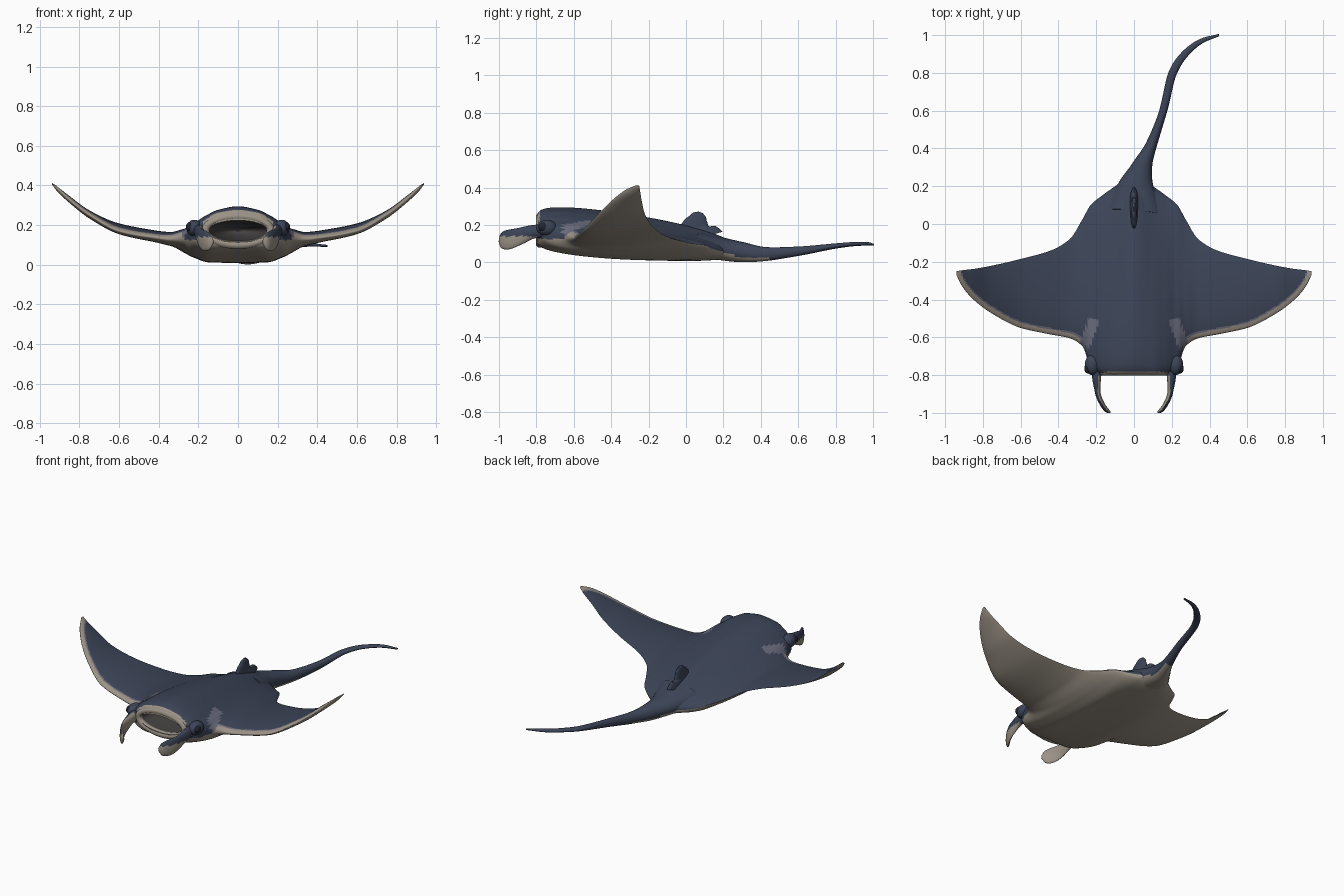
import bpy, bmesh, math
from mathutils import Vector

cube = bpy.data.objects.get("Cube")
if cube:
    bpy.data.objects.remove(cube, do_unlink=True)


def make_material(name, colour):
    mat = bpy.data.materials.new(name)
    mat.use_nodes = True
    mat.diffuse_color = (*colour, 1)
    bsdf = next(n for n in mat.node_tree.nodes if n.type == "BSDF_PRINCIPLED")
    bsdf.inputs["Base Color"].default_value = (*colour, 1)
    bsdf.inputs["Roughness"].default_value = 0.7
    return mat


MATERIALS = [
    make_material("navy skin", (0.045, 0.058, 0.095)),
    make_material("pale belly", (0.33, 0.29, 0.24)),
    make_material("grey patch", (0.14, 0.145, 0.2)),
    make_material("mouth dark", (0.06, 0.055, 0.055)),
    make_material("eye dark", (0.015, 0.018, 0.027)),
]
NAVY, PALE, GREY, MOUTH, EYE = range(len(MATERIALS))


def interpolate(keys, rows, t):
    """Smooth interpolation of table rows without overshoot."""
    i = max(0, min(len(keys) - 2, sum(k <= t for k in keys) - 1))
    span = keys[i + 1] - keys[i]
    s = (t - keys[i]) / span

    def slope(j, c):
        if j == 0:
            return 0 if keys is BODY_X else rows[1][c] - rows[0][c]
        left = (rows[j][c] - rows[j - 1][c]) / (keys[j] - keys[j - 1])
        if j == len(keys) - 1:
            return left
        right = (rows[j + 1][c] - rows[j][c]) / (keys[j + 1] - keys[j])
        return 0 if left * right <= 0 else 2 * left * right / (left + right)

    result = []
    for c in range(len(rows[0])):
        a, b = rows[i][c], rows[i + 1][c]
        ma, mb = slope(i, c) * span, slope(i + 1, c) * span
        d = b - a
        result.append(a + s * (ma + s * (3 * d - 2 * ma - mb + s * (ma + mb - 2 * d))))
    return result


def loft(name, rings, paint):
    """Skin closed rings, cap the ends and colour faces by a rule."""
    bm = bmesh.new()
    loops = [[bm.verts.new(p) for p in ring] for ring in rings]
    n = len(loops[0])
    for a, b in zip(loops, loops[1:]):
        for i in range(n):
            bm.faces.new((a[i], a[(i + 1) % n], b[(i + 1) % n], b[i]))
    bm.faces.new(loops[0])
    bm.faces.new(loops[-1])
    bmesh.ops.recalc_face_normals(bm, faces=bm.faces)
    bm.normal_update()
    for face in bm.faces:
        face.material_index = paint(face.calc_center_median(), face.normal)
    return finish(name, bm)


def finish(name, bm):
    mesh = bpy.data.meshes.new(name)
    bm.to_mesh(mesh)
    bm.free()
    for mat in MATERIALS:
        mesh.materials.append(mat)
    obj = bpy.data.objects.new(name, mesh)
    bpy.context.collection.objects.link(obj)
    return obj


def smooth(obj, degrees=50):
    bpy.ops.object.select_all(action="DESELECT")
    obj.select_set(True)
    bpy.context.view_layer.objects.active = obj
    bpy.ops.object.shade_smooth_by_angle(angle=math.radians(degrees))


def tube(name, path, paint, ref=(0, 0, 1), steps=40, sides=24):
    """Elliptical tube; path rows are x, y, z, half width, half height."""
    keys = list(range(len(path)))
    rows = [interpolate(keys, path, keys[-1] * i / steps) for i in range(steps + 1)]
    rings = []
    for i, (x, y, z, rw, rh) in enumerate(rows):
        ahead, behind = rows[min(i + 1, steps)], rows[max(i - 1, 0)]
        tangent = (Vector(ahead[:3]) - Vector(behind[:3])).normalized()
        side = tangent.cross(Vector(ref)).normalized()
        up = side.cross(tangent)
        angles = [2 * math.pi * k / sides for k in range(sides)]
        rings.append([Vector((x, y, z)) + side * rw * math.cos(a) + up * rh * math.sin(a)
                      for a in angles])
    obj = loft(name, rings, paint)
    smooth(obj)
    return obj


def ellipsoid(name, centre, radii, colour):
    bm = bmesh.new()
    bmesh.ops.create_uvsphere(bm, u_segments=40, v_segments=24, radius=1)
    bmesh.ops.scale(bm, vec=radii, verts=bm.verts)
    bmesh.ops.translate(bm, vec=centre, verts=bm.verts)
    for face in bm.faces:
        face.material_index = colour
    return finish(name, bm)


# Body and wings: front y, rear y, front z, rear z, upper and lower bulge, bulge shape
BODY_X = [0, .1, .17, .23, .27, .34, .44, .6, .75, .85, .91, .94]
BODY = [
    (-.8, .27, .17, .06, .2, .145, .15, .4),
    (-.8, .2, .17, .06, .175, .15, .15, .45),
    (-.79, .15, .17, .07, .14, .165, .2, .5),
    (-.76, .1, .16, .09, .11, .16, .3, .6),
    (-.65, .03, .14, .1, .11, .13, .4, .7),
    (-.605, -.08, .13, .13, .08, .08, .45, .8),
    (-.585, -.14, .14, .16, .07, .07, .5, .9),
    (-.55, -.185, .17, .2, .06, .06, .5, .9),
    (-.475, -.22, .25, .26, .05, .05, .5, .9),
    (-.4, -.238, .325, .335, .04, .04, .5, .8),
    (-.33, -.245, .38, .38, .03, .03, .5, .7),
    (-.27, -.25, .41, .41, .006, .006, .5, .5),
]
SPAN, STATIONS, CHORD = BODY_X[-1], 160, 70


def body_ring(x):
    front, rear, zf, zr, top, bottom, a, b = interpolate(BODY_X, BODY, abs(x))

    def point(u, height):
        z = zf + (zr - zf) * u + height * u ** a * (1 - u) ** b
        return (x, front + (rear - front) * u, z)

    us = [(1 - math.cos(math.pi * i / CHORD)) / 2 for i in range(CHORD + 1)]
    return [point(u, top) for u in us] + [point(u, -bottom) for u in us[-2:0:-1]]


def paint_body(c, n):
    x = abs(c.x)
    front = interpolate(BODY_X, BODY, min(x, SPAN))[0]
    ahead = interpolate(BODY_X, BODY, min(x + .01, SPAN))[0]
    edge = (c.y - front) / math.hypot(1, (ahead - front) / .01)
    if x < .18 and c.y < -.782:
        return PALE
    if n.z < 0:
        return NAVY if .17 < x < .27 and c.y < -.6 and c.z > .125 else PALE
    # shoulder patch slants outward towards the head
    if -.66 < c.y < -.5 and abs(x - .21 - (-.5 - c.y) * .35) < .03:
        return GREY
    if x > .27:
        return PALE if edge < .026 else GREY if edge < .034 else NAVY
    return NAVY


xs = [SPAN * (2 * i / STATIONS - 1) for i in range(STATIONS + 1)]
body = loft("body_and_wings", [body_ring(x) for x in xs], paint_body)

# Mouth cavity
cutter = ellipsoid("mouth_cutter", (0, -.81, .17), (.15, .4, .054), MOUTH)
cutter.hide_render = True
cut = body.modifiers.new("mouth", "BOOLEAN")
cut.operation, cut.solver, cut.object = "DIFFERENCE", "EXACT", cutter
bpy.context.view_layer.objects.active = body
bpy.ops.object.modifier_apply(modifier=cut.name)
bpy.data.objects.remove(cutter, do_unlink=True)
smooth(body)

# Lips: a rounded rim around the mouth
lip_rings = []
for i in range(65):
    t = 2 * math.pi * i / 64
    out = Vector((math.cos(t), 0, math.sin(t)))
    middle = Vector((.165 * out.x, -.782, .172 + .072 * out.z))
    lip_rings.append([middle + .021 * (out * math.cos(a) + Vector((0, math.sin(a), 0)))
                      for a in (2 * math.pi * k / 16 for k in range(16))])
lips = loft("mouth_lips", lip_rings,
            lambda c, n: NAVY if c.z > .2 and c.y > -.775 else PALE)
smooth(lips)

# Head fins, eye bumps and eyes on both sides
for side, label in ((1, "left"), (-1, "right")):
    fin_path = [(.195, -.73, .17, .03, .035), (.198, -.81, .165, .024, .036),
                (.192, -.89, .14, .015, .045), (.17, -.95, .122, .013, .052),
                (.145, -.985, .115, .012, .042), (.125, -.998, .113, .004, .01)]
    tube("head_fin_" + label, [(side * p[0], *p[1:]) for p in fin_path],
         lambda c, n: NAVY if c.z > .14 and n.x * side > -.3 or c.y > -.8 else PALE)
    smooth(ellipsoid("eye_bump_" + label, (side * .22, -.745, .185), (.04, .055, .042), NAVY))
    smooth(ellipsoid("eye_" + label, (side * .245, -.765, .19), (.018, .026, .024), EYE))

# Tail sweeping to the left
tube("tail", [(0, .06, .1, .15, .07), (.01, .18, .075, .105, .062),
              (.042, .3, .055, .056, .054), (.092, .42, .045, .03, .038),
              (.155, .6, .06, .021, .025), (.205, .8, .088, .022, .014),
              (.27, .9, .098, .019, .011), (.36, .97, .1, .013, .009),
              (.45, 1, .095, .006, .005)],
     lambda c, n: PALE if n.z < -.45 and c.y < .45 else NAVY, steps=70)

# Small fin at the root of the tail
tube("dorsal_fin", [(0, .07, .13, .026, .13), (0, .055, .19, .018, .085),
                    (0, .065, .23, .015, .052), (0, .075, .255, .011, .034),
                    (0, .08, .267, .004, .012)],
     lambda c, n: NAVY, ref=(0, 1, 0))
